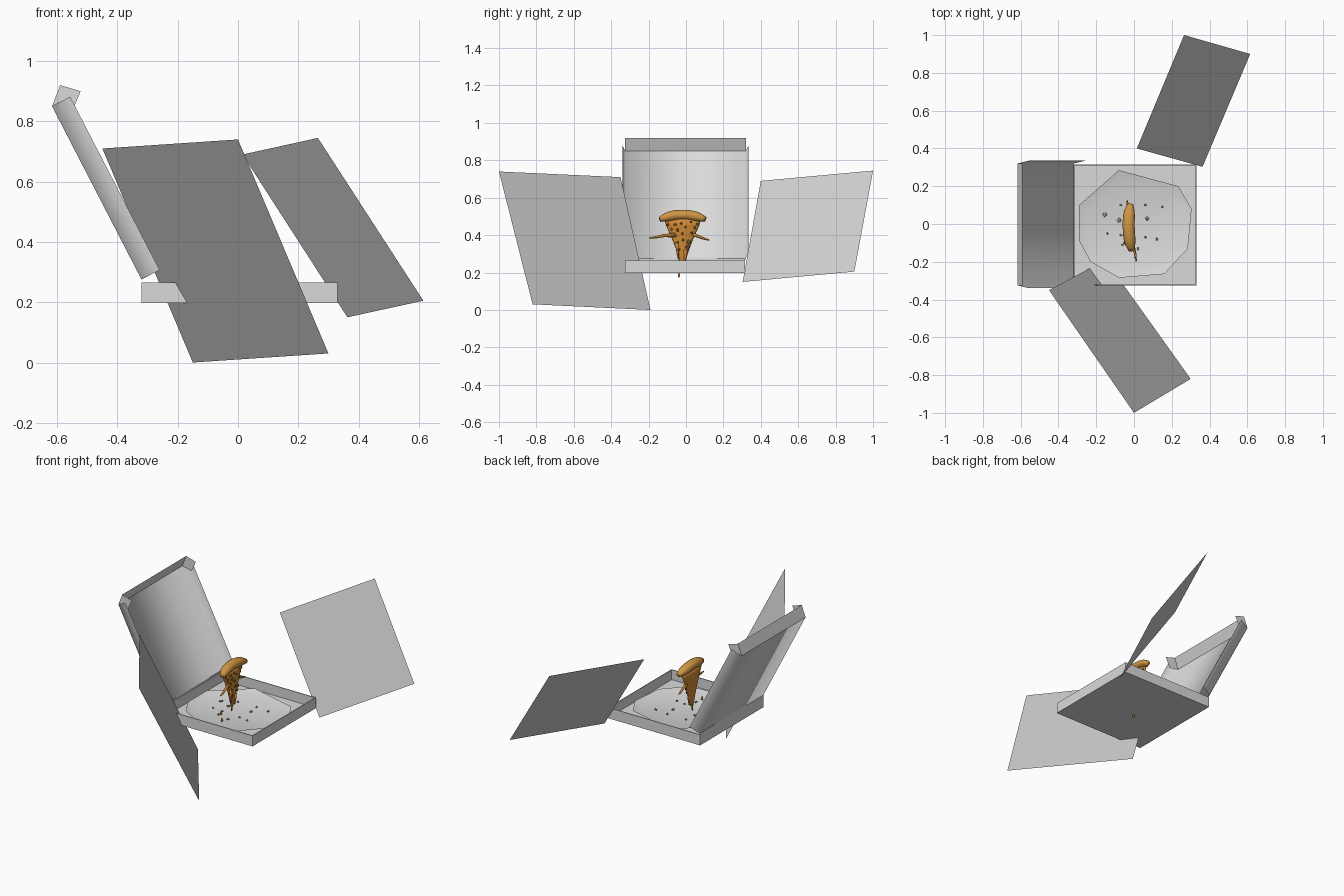
import bpy, bmesh, math, random
from mathutils import Vector

if "Cube" in bpy.data.objects:
    bpy.data.objects.remove(bpy.data.objects["Cube"])

random.seed(4)


def material(name, rgb):
    m = bpy.data.materials.new(name)
    m.diffuse_color = (*rgb, 1)
    m.use_nodes = True
    m.node_tree.nodes["Principled BSDF"].inputs["Base Color"].default_value = m.diffuse_color
    return m


CARD = material("pale card", (0.70, 0.70, 0.70))
PANEL = material("grey sheet", (0.62, 0.62, 0.62))
CHEESE = material("orange cheese", (0.62, 0.25, 0.035))
CRUST = material("golden crust", (0.62, 0.30, 0.06))
TOPPING = material("brown topping", (0.20, 0.10, 0.03))
CRUMB = material("grey crumb", (0.30, 0.29, 0.27))


def mesh_object(name, verts, faces, mat, smooth=False, recalc=False):
    me = bpy.data.meshes.new(name)
    me.from_pydata([tuple(v) for v in verts], [], faces)
    if recalc:
        bm = bmesh.new()
        bm.from_mesh(me)
        bmesh.ops.recalc_face_normals(bm, faces=bm.faces)
        bm.to_mesh(me)
        bm.free()
    me.materials.append(mat)
    for p in me.polygons:
        p.use_smooth = smooth
    ob = bpy.data.objects.new(name, me)
    bpy.context.collection.objects.link(ob)
    return ob


def tube(name, path, widths, depths, mat, n=14):
    """Loft of ellipses: width lies across the path, depth lies along x."""
    pts = [Vector(p) for p in path]
    verts, faces = [], []
    for i, p in enumerate(pts):
        d = pts[min(i + 1, len(pts) - 1)] - pts[max(i - 1, 0)]
        side = d.cross(Vector((1, 0, 0))).normalized()
        other = side.cross(d).normalized()
        for k in range(n):
            a = 2 * math.pi * k / n
            verts.append(p + side * widths[i] * math.cos(a) + other * depths[i] * math.sin(a))
    for i in range(len(pts) - 1):
        for k in range(n):
            j = (k + 1) % n
            faces.append((i * n + k, i * n + j, (i + 1) * n + j, (i + 1) * n + k))
    faces.append(tuple(range(n)))
    faces.append(tuple(range((len(pts) - 1) * n, len(pts) * n)))
    return mesh_object(name, verts, faces, mat, True, True)


def bits(name, places, size, mat, flat_axis):
    """Scattered little lumps gathered in one object."""
    bm = bmesh.new()
    for p in places:
        r = size * random.uniform(0.6, 1.3)
        s = Vector((r, r * random.uniform(0.7, 1.4), r * random.uniform(0.7, 1.4)))
        s[flat_axis] = size * 0.6
        new = bmesh.ops.create_icosphere(bm, subdivisions=1, radius=1)["verts"]
        for v in new:
            v.co = Vector((v.co.x * s.x, v.co.y * s.y, v.co.z * s.z)) + Vector(p)
    me = bpy.data.meshes.new(name)
    bm.to_mesh(me)
    bm.free()
    me.materials.append(mat)
    bpy.context.collection.objects.link(bpy.data.objects.new(name, me))


# Box base: open tray of thin card
X0, X1, Y0, Y1, Z0, Z1 = -0.32, 0.33, -0.325, 0.315, 0.197, 0.265
foot = [(X0, Y0), (X1, Y0), (X1, Y1), (X0, Y1)]
tray = mesh_object(
    "box_base",
    [(x, y, Z0) for x, y in foot] + [(x, y, Z1) for x, y in foot],
    [(3, 2, 1, 0)] + [(i, (i + 1) % 4, (i + 1) % 4 + 4, i + 4) for i in range(4)], CARD)
sol = tray.modifiers.new("card", 'SOLIDIFY')
sol.thickness = 0.007
sol.offset = -1

# Lid: leaning sheet with two side walls, sharing corners for soft shading
hinge, top = Vector((-0.32, 0, 0.275)), Vector((-0.617, 0, 0.85))
wall = Vector((0.06, 0, 0.032))
side = Vector((0, 0.015, 0))
ya, yb = Vector((0, Y0, 0)), Vector((0, 0.32, 0))
mesh_object("lid", [
    hinge + ya, hinge + yb, top + yb, top + ya,
    hinge + ya + wall - side, top + ya + wall - side,
    hinge + yb + wall + side, top + yb + wall + side],
    [(0, 1, 2, 3), (0, 3, 5, 4), (1, 6, 7, 2)], CARD, True)

# Lid end lip with a tab at each corner
lip = Vector((-0.59, 0, 0.92))
mesh_object("lid_lip", [top + ya, top + yb, lip + yb, lip + ya],
            [(0, 1, 2, 3)], CARD)
for nm, off in (("front", ya), ("back", yb)):
    tab = [top, lip, Vector((-0.522, 0, 0.90)), Vector((-0.55, 0, 0.835))]
    mesh_object("lid_tab_" + nm, [p + off for p in tab], [(0, 1, 2, 3)], CARD)

# Short hinge strip closing the gap between base and lid
mesh_object("hinge_strip", [(X0, Y0, Z1), (X0, Y1, Z1), hinge + yb, hinge + ya],
            [(0, 1, 2, 3)], CARD)

# Lining paper with a slightly curled rim
rim = [(-0.08, 0.285), (0.235, 0.20), (0.305, 0.08), (0.285, -0.13), (0.16, -0.265),
       (-0.08, -0.285), (-0.23, -0.20), (-0.29, -0.09), (-0.29, 0.10)]
c = len(rim)
mesh_object("lining_paper",
            [(x, y, 0.225) for x, y in rim] + [(x * .8, y * .8, 0.209) for x, y in rim],
            [((i + 1) % c, i, i + c, (i + 1) % c + c) for i in range(c)]
            + [tuple(reversed(range(c, 2 * c)))], CARD, True, True)

# Two loose sheets floating beside the box
mesh_object("front_sheet", [(-0.45, -0.35, 0.71), (0.0, -1.0, 0.74),
                            (0.30, -0.82, 0.03), (-0.15, -0.19, 0.0)], [(3, 2, 1, 0)], PANEL)
mesh_object("back_sheet", [(0.015, 0.40, 0.69), (0.265, 1.0, 0.745),
                           (0.615, 0.90, 0.205), (0.363, 0.303, 0.15)], [(3, 2, 1, 0)], PANEL)

# Pizza slice standing on its tip
SX, SY = -0.028, -0.018
rows = [(0.245, .006), (0.265, .018), (0.30, .027), (0.35, .045), (0.40, .066),
        (0.45, .088), (0.49, .10)]
tube("slice", [(SX, SY, z) for z, w in rows], [w for z, w in rows],
     [.006, .010, .013, .015, .017, .019, .020], CHEESE, 24)

# Rounded crust across the top, bowed like an arc
path, rad = [], []
for i in range(15):
    t = -1 + i / 7
    path.append((SX + 0.012 * t * t - 0.003 * t, SY + 0.122 * t, 0.508 - 0.024 * t * t))
    rad.append(0.029 * max(0.25, (1 - t ** 4)) ** 0.5)
tube("crust", path, [r * 0.95 for r in rad], [r * 1.1 for r in rad], CRUST, 16)

# Melted strands: two sideways and several below the tip
strands = [
    [(SX + .01, -0.06, 0.40), (SX + .025, -0.12, 0.397), (0.008, -0.165, 0.388), (0.012, -0.197, 0.385)],
    [(SX, 0.02, 0.41), (SX, 0.06, 0.395), (SX - .005, 0.10, 0.38), (SX - .008, 0.125, 0.373)],
    [(SX, SY, 0.30), (SX, SY - .006, 0.27), (SX, SY - .004, 0.24), (SX, SY - .006, 0.215)],
    [(SX + .008, SY + .015, 0.32), (SX + .01, SY + .014, 0.29), (SX + .01, SY + .012, 0.27), (SX + .01, SY + .01, 0.25)],
    [(SX + .004, SY - .03, 0.36), (SX + .008, SY - .028, 0.33), (SX + .008, SY - .026, 0.30), (SX + .008, SY - .022, 0.27)]]
for i, s in enumerate(strands):
    w = [.012, .008, .006, .003]
    tube("cheese_strand_%d" % (i + 1), s, w, w, CHEESE, 8)

# Fallen drops, one reaching through the floor of the box
for i, (x, y, z) in enumerate([(SX, -0.038, 0.185), (0.008, -0.175, 0.222), (-0.05, -0.10, 0.222)]):
    tube("cheese_drop_%d" % (i + 1),
         [(x, y, z - .012), (x, y, z - .005), (x, y, z + .004), (x, y, z + .014)],
         [.002, .006, .006, .002], [.002, .006, .006, .002], CHEESE, 8)

# Topping pieces on the face of the slice
spots = []
for z, w, n in [(0.465, .075, 5), (0.435, .06, 4), (0.405, .045, 3), (0.37, .033, 3), (0.33, .02, 2)]:
    for k in range(n):
        y = -w + 2 * w * k / (n - 1) + random.uniform(-.008, .008)
        half = 0.09 * (z - 0.2) / 0.26
        x = SX + 0.018 * math.sqrt(max(0.05, 1 - (y / half) ** 2))
        spots.append((x, SY + y, z + random.uniform(-.01, .01)))
bits("toppings", spots, 0.0085, TOPPING, 0)

# Crumbs spread over the paper
crumbs = [(-.155, .05), (-.07, .10), (.06, .10), (.15, .09), (.12, -.08), (.06, -.07),
          (-.07, -.06), (-.14, -.05), (-.06, -.11), (.02, -.13), (.07, .03), (-.08, .02)]
bits("crumbs", [(x, y, 0.214) for x, y in crumbs], 0.010, CRUMB, 2)
